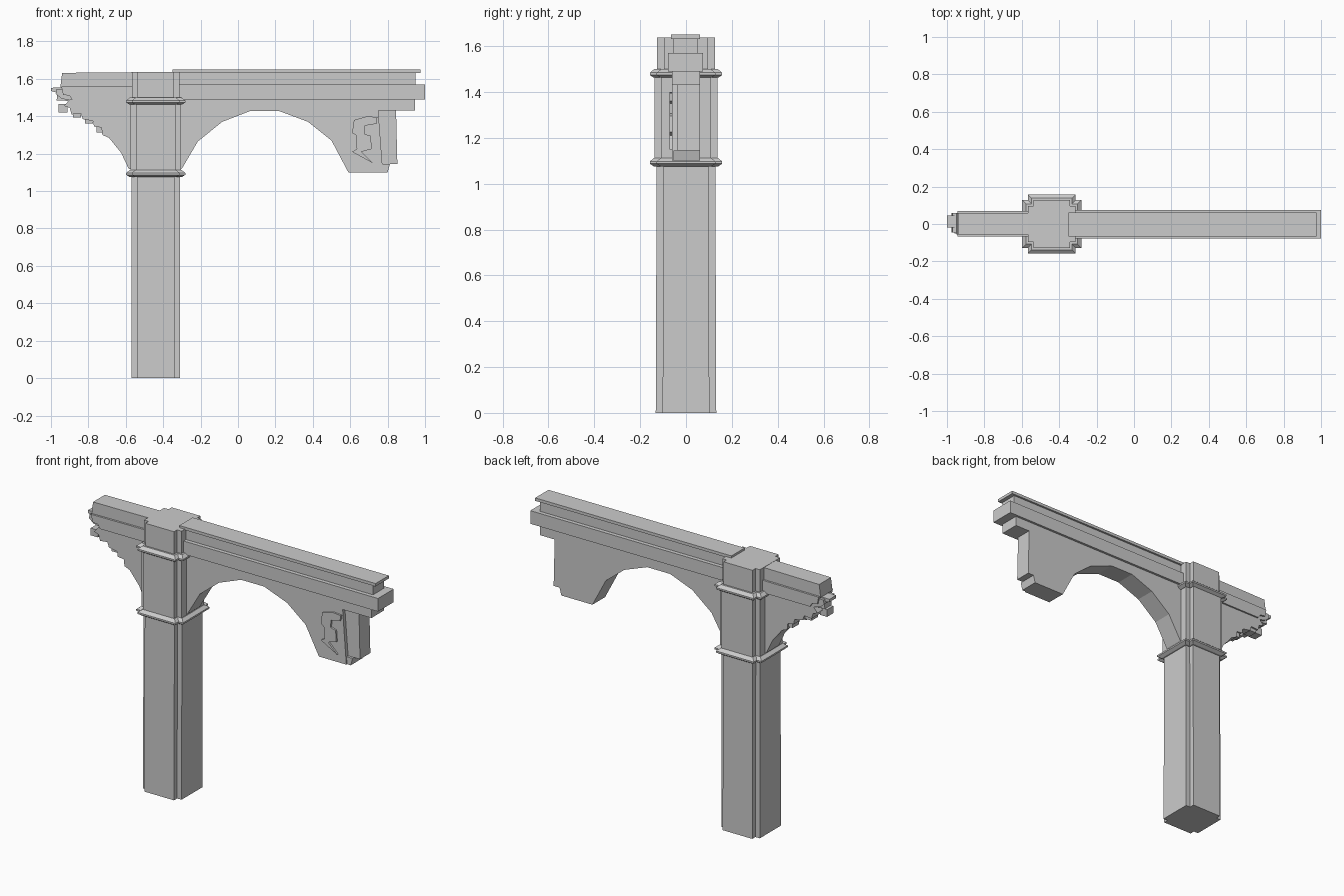
import bpy, bmesh

PX = -0.44  # pillar centre in x


def finish(name, bm):
    bmesh.ops.recalc_face_normals(bm, faces=bm.faces)
    me = bpy.data.meshes.new(name)
    bm.to_mesh(me)
    bm.free()
    ob = bpy.data.objects.new(name, me)
    bpy.context.collection.objects.link(ob)
    return ob


def loft(name, rings):
    """Skin a stack of equal-length closed rings and cap both ends."""
    bm = bmesh.new()
    vs = [[bm.verts.new(p) for p in r] for r in rings]
    n = len(vs[0])
    for a, b in zip(vs, vs[1:]):
        for i in range(n):
            j = (i + 1) % n
            bm.faces.new((a[i], a[j], b[j], b[i]))
    bm.faces.new(vs[0][::-1])
    bm.faces.new(vs[-1])
    return finish(name, bm)


def slab(name, profile, y0, y1):
    """Extrude an x-z outline along y."""
    return loft(name, [[(x, y, z) for x, z in profile] for y in (y0, y1)])


def box(name, x0, x1, y0, y1, z0, z1):
    return slab(name, [(x0, z0), (x1, z0), (x1, z1), (x0, z1)], y0, y1)


def notched(hx, hy, z, n=0.03):
    """Rectangle with a square rebate at each corner."""
    q = [(hx, hy - n), (hx - n, hy - n), (hx - n, hy)]
    pts = []
    for sx, sy in ((1, 1), (-1, 1), (-1, -1), (1, -1)):
        c = [(sx * x, sy * y) for x, y in q]
        pts += c if sx * sy > 0 else c[::-1]
    return [(PX + x, y, z) for x, y in pts]


# Pillar: shaft, impost block, top block
loft("pillar_shaft", [notched(0.13, 0.132, 0), notched(0.13, 0.128, 1.085)])
loft("pillar_upper_block", [notched(0.135, 0.138, 1.085), notched(0.135, 0.138, 1.48)])
loft("pillar_top_block", [notched(0.127, 0.127, 1.48), notched(0.127, 0.127, 1.637)])

# Pointed collars around the pillar
for name, z in (("lower_collar", 1.075), ("upper_collar", 1.462)):
    loft(name, [notched(0.135 + d, 0.135 + d, z + h)
                for d, h in ((0.005, 0), (0.023, 0.012), (0.023, 0.022), (0.003, 0.038))])

# Right entablature
box("right_beam_cap", -0.35, 0.975, -0.066, 0.062, 1.632, 1.65)
box("right_beam_frieze", -0.35, 0.95, -0.054, 0.05, 1.57, 1.632)
box("right_beam_ledge", -0.35, 1.0, -0.078, 0.074, 1.49, 1.57)

# Right arch web with the faceted arch cut into its outline
arch = [(0.59, 1.10), (0.50, 1.27), (0.375, 1.37), (0.22, 1.428), (0.065, 1.428),
        (-0.085, 1.37), (-0.215, 1.265), (-0.30, 1.12), (-0.33, 1.10)]
slab("right_arch_web", [(-0.33, 1.49), (0.945, 1.49), (0.945, 1.43), (0.75, 1.43),
                        (0.775, 1.10)] + arch, -0.062, 0.06)

# Broken arch end: recessed core, foot and ragged stone facing
slab("broken_core", [(0.74, 1.43), (0.845, 1.43), (0.852, 1.145), (0.76, 1.145)], -0.04, 0.06)
slab("broken_foot", [(0.76, 1.10), (0.80, 1.10), (0.812, 1.145), (0.76, 1.145)], -0.055, 0.06)
slab("ragged_facing", [(0.62, 1.38), (0.69, 1.40), (0.745, 1.395), (0.74, 1.36), (0.68, 1.35),
                       (0.675, 1.305), (0.71, 1.295), (0.715, 1.225), (0.66, 1.21),
                       (0.72, 1.15), (0.61, 1.21), (0.635, 1.225), (0.63, 1.30),
                       (0.61, 1.31)], -0.073, -0.055)

# Left entablature, snapped off short
slab("left_beam_top", [(-0.5, 1.555), (-0.95, 1.555), (-0.94, 1.632), (-0.5, 1.636)],
     -0.056, 0.058)
slab("left_beam_ledge", [(-0.5, 1.487), (-0.885, 1.487), (-0.90, 1.51), (-0.935, 1.515),
                         (-0.945, 1.56), (-0.5, 1.563)], -0.068, 0.07)
slab("left_broken_core", [(-0.85, 1.48), (-0.97, 1.485), (-0.965, 1.525), (-1.0, 1.535),
                          (-1.0, 1.552), (-0.85, 1.558)], -0.02, 0.045)
slab("left_broken_chunk", [(-0.88, 1.48), (-0.945, 1.495), (-0.975, 1.52), (-0.97, 1.545),
                           (-0.88, 1.55)], -0.045, 0.06)

# Left arch web with stepped broken underside
slab("left_arch_web", [(-0.5, 1.49), (-0.90, 1.49), (-0.93, 1.455), (-0.90, 1.445),
                       (-0.89, 1.41), (-0.84, 1.415), (-0.83, 1.385), (-0.775, 1.375),
                       (-0.77, 1.345), (-0.73, 1.34), (-0.725, 1.30), (-0.69, 1.285),
                       (-0.625, 1.205), (-0.585, 1.12), (-0.5, 1.10)], -0.06, 0.06)

# Loose stones clinging to the break
for i, (x, y, z, s) in enumerate([(-0.94, -0.02, 1.435, 0.02), (-0.865, 0.02, 1.405, 0.018),
                                  (-0.80, -0.02, 1.375, 0.018), (-0.74, 0.02, 1.325, 0.016)]):
    box(f"broken_stone_{i + 1}", x - s, x + s * 1.4, y - 0.03, y + 0.03, z - s * 0.7, z + s * 1.5)
